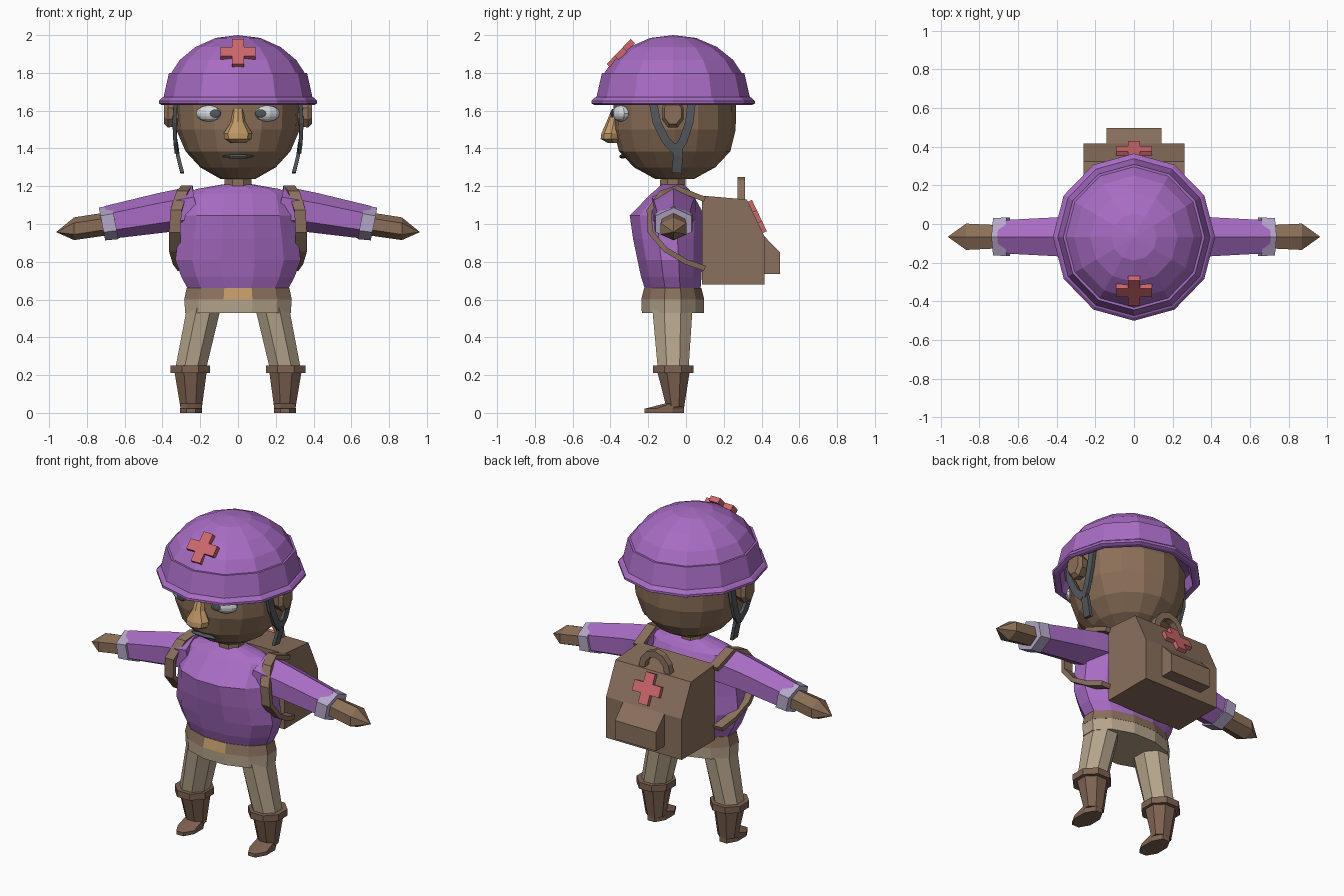
import bpy, bmesh, math
from mathutils import Vector, Matrix

if "Cube" in bpy.data.objects:
    bpy.data.objects.remove(bpy.data.objects["Cube"])


def colour(name, r, g, b):
    lin = [((c / 255 + 0.055) / 1.055) ** 2.4 for c in (r, g, b)]
    m = bpy.data.materials.new(name)
    m.diffuse_color = (*lin, 1)
    m.use_nodes = True
    m.node_tree.nodes["Principled BSDF"].inputs["Base Color"].default_value = m.diffuse_color
    return m


PURPLE = colour("purple cloth", 168, 108, 196)
LAVENDER = colour("lavender cuff", 182, 168, 202)
SKIN = colour("brown skin", 139, 111, 88)
LEATHER = colour("brown leather", 138, 112, 93)
BOOT = colour("dark leather", 126, 99, 82)
KHAKI = colour("khaki", 181, 164, 139)
TAN = colour("tan", 192, 152, 104)
RED = colour("red", 205, 104, 108)
GREY = colour("dark grey", 84, 88, 92)
WHITE = colour("eye white", 216, 219, 223)
X, Y, Z = Vector((1, 0, 0)), Vector((0, 1, 0)), Vector((0, 0, 1))


def finish(name, bm, mat, mirror=False):
    bmesh.ops.remove_doubles(bm, verts=bm.verts, dist=1e-5)
    bmesh.ops.recalc_face_normals(bm, faces=bm.faces)
    me = bpy.data.meshes.new(name)
    bm.to_mesh(me)
    bm.free()
    me.materials.append(mat)
    ob = bpy.data.objects.new(name, me)
    bpy.context.collection.objects.link(ob)
    if mirror:
        ob.modifiers.new("mirror", 'MIRROR').use_mirror_merge = False
    return ob


def skin_rings(bm, rings, cap_a=True, cap_b=True):
    n = len(rings[0])
    for a, b in zip(rings, rings[1:]):
        for i in range(n):
            j = (i + 1) % n
            bm.faces.new((a[i], a[j], b[j], b[i]))
    if cap_a:
        bm.faces.new(rings[0])
    if cap_b:
        bm.faces.new(rings[-1])


def loft(name, rings, n, mat, axis='z', turn=False, shear=0, mirror=False):
    """Rings are (x, y, z, radius_u, radius_v); turn puts flat sides on the axes."""
    bm = bmesh.new()
    out = []
    k = 1 / math.cos(math.pi / n) if turn else 1
    for x, y, z, ru, rv in rings:
        ring = []
        for i in range(n):
            a = 2 * math.pi * (i + (0.5 if turn else 0)) / n
            u, v = k * ru * math.cos(a), k * rv * math.sin(a)
            p = (x + u, y + v, z) if axis == 'z' else (x + shear * v, y + u, z + v)
            ring.append(bm.verts.new(p))
        out.append(ring)
    skin_rings(bm, out, rings[0][3] > 0, rings[-1][3] > 0)
    return finish(name, bm, mat, mirror)


def strip(name, pts, side, half_side, half_thick, mat, mirror=False):
    """Rectangular band swept along a path."""
    bm = bmesh.new()
    pts = [Vector(p) for p in pts]
    rings = []
    for i, p in enumerate(pts):
        t = pts[min(i + 1, len(pts) - 1)] - pts[max(i - 1, 0)]
        nrm = t.cross(side).normalized()
        rings.append([bm.verts.new(p + side * (half_side * a) + nrm * (half_thick * b))
                      for a, b in ((1, 1), (-1, 1), (-1, -1), (1, -1))])
    skin_rings(bm, rings)
    return finish(name, bm, mat, mirror)


def prism(name, pts, u, v, w, half, mat, origin=(0, 0, 0)):
    """Flat outline in the u-v plane, thickened along w."""
    bm = bmesh.new()
    o = Vector(origin)
    rings = [[bm.verts.new(o + u * a + v * b + w * (s * half)) for a, b in pts] for s in (-1, 1)]
    skin_rings(bm, rings)
    return finish(name, bm, mat)


def ball(name, loc, scale, angle, mat, mirror=False):
    bm = bmesh.new()
    m = Matrix.Translation(loc) @ Matrix.Rotation(math.radians(angle), 4, 'Z') @ Matrix.Diagonal((*scale, 1))
    bmesh.ops.create_uvsphere(bm, u_segments=10, v_segments=8, radius=1, matrix=m)
    return finish(name, bm, mat, mirror)


def cross(name, origin, normal):
    up = normal.cross(X).normalized()
    a, b = 0.032, 0.092
    pts = [(a, b), (a, a), (b, a), (b, -a), (a, -a), (a, -b)]
    pts += [(-p, -q) for p, q in pts]
    prism(name, pts, X, up, normal, 0.016, RED, origin)


# Helmet: dome, band, lip and hollow underside
CY = -0.068
helmet = [(0, 2.0), (.12, 1.985), (.23, 1.937), (.315, 1.868), (.36, 1.80), (.373, 1.80),
          (.402, 1.672), (.412, 1.668), (.428, 1.652), (.428, 1.638), (.412, 1.63),
          (.385, 1.63), (.365, 1.70), (.30, 1.72)]
loft("helmet", [(0, CY, z, r * .98, r * 1.01) for r, z in helmet], 12, PURPLE)
cross("helmet_cross", (0, -.345, 1.902), Vector((0, -.72, .69)))

# Head and neck
head = [(1.80, .25, .25), (1.65, .335, .325), (1.5, .327, .323), (1.385, .278, .295),
        (1.30, .20, .215), (1.237, .09, .10)]
loft("head", [(0, -.06, z, a, b) for z, a, b in head], 16, SKIN)
loft("neck", [(0, -.07, 1.16, .075, .07), (0, -.07, 1.26, .07, .065)], 8, SKIN, turn=True)

# Face
loft("nose", [(0, -.37, 1.61, .028, .022), (0, -.383, 1.54, .038, .038), (0, -.395, 1.48, .076, .053),
              (0, -.397, 1.45, .07, .055), (0, -.385, 1.43, .04, .03)], 8, TAN)
ball("eye", (.155, -.345, 1.585), (.072, .037, .043), 25, WHITE, True)
ball("pupil", (.121, -.391, 1.585), (.031, .006, .022), 10, GREY, True)
ball("mouth", (0, -.335, 1.357), (.09, .018, .011), 0, GREY)
loft("ear", [(.30, -.07, 1.585, .05, .06), (.37, -.07, 1.585, .058, .075), (.392, -.07, 1.59, .045, .06)],
     8, SKIN, axis='x', turn=True, mirror=True)

# Forked chin straps
strip("chin_strap_front", [(.33, -.175, 1.65), (.337, -.155, 1.54), (.332, -.105, 1.44), (.325, -.055, 1.39)],
      X, .01, .022, GREY, True)
strip("chin_strap_rear", [(.33, .03, 1.65), (.337, .018, 1.54), (.332, -.015, 1.44), (.325, -.05, 1.39)],
      X, .01, .022, GREY, True)
strip("chin_strap_end", [(.328, -.05, 1.43), (.318, -.042, 1.36), (.295, -.05, 1.27)],
      X, .01, .026, GREY, True)

# Torso, belt with buckle, hips
torso = [(.655, .265, .147, -.07), (.72, .30, .16, -.078), (.81, .332, .172, -.085), (.92, .318, .185, -.095),
         (1.045, .30, .198, -.10), (1.16, .275, .11, -.075), (1.185, .22, .085, -.07), (1.21, .08, .06, -.07)]
loft("torso", [(0, y, z, a, b) for z, a, b, y in torso], 12, PURPLE, turn=True)
belt = loft("belt", [(0, -.07, .66, .272, .152), (0, -.07, .60, .285, .167)], 12, LEATHER, turn=True)
belt.data.materials.append(TAN)
for f in belt.data.polygons:
    if f.normal.y < -.9 and abs(f.center.x) < .02:
        f.material_index = 1
loft("hips", [(0, -.07, .60, .284, .166), (0, -.07, .53, .28, .164)], 12, KHAKI, turn=True)

# Legs and boots
loft("leg", [(.18, -.072, .56, .09, .107), (.249, -.068, .24, .082, .082)], 8, KHAKI, turn=True, mirror=True)
loft("boot_cuff", [(.253, -.068, .25, .104, .108), (.253, -.068, .21, .104, .108)], 8, BOOT,
     turn=True, mirror=True)
loft("boot_shaft", [(.251, -.066, .215, .085, .085), (.248, -.057, .03, .057, .047)], 8, BOOT,
     turn=True, mirror=True)
loft("boot_foot", [(.248, -.115, 0, .058, .104), (.248, -.115, .022, .058, .104), (.248, -.06, .05, .056, .05)],
     8, BOOT, turn=True, mirror=True)

# Arms, cuffs and hands (hexagonal, sloping down)
AY = -.066
loft("arm", [(.22, AY, 1.085, .115, .10), (.40, AY, 1.06, .10, .09), (.69, AY, 1.008, .085, .075)],
     6, PURPLE, axis='x', turn=True, shear=.2, mirror=True).scale = (1, 1, 1)
loft("sleeve_cuff", [(.65, AY, 1.01, .10, .078), (.72, AY, 1.0, .096, .075)],
     6, LAVENDER, axis='x', turn=True, shear=.2, mirror=True)
loft("hand", [(.70, AY, 1.0, .06, .053), (.868, AY, .975, .068, .052), (.963, AY, .957, 0, 0)],
     6, SKIN, axis='x', turn=True, mirror=True)

# Backpack with pocket, carry handle, cross and shoulder straps
prism("backpack", [(.085, .68), (.415, .68), (.415, .935), (.322, 1.13), (.085, 1.15)], Y, Z, X, .26, LEATHER)
prism("backpack_pocket", [(.40, .735), (.497, .735), (.497, .85), (.415, .935), (.40, .935)],
      Y, Z, X, .142, LEATHER)
arc = [math.radians(a) for a in range(0, 181, 30)]
strip("backpack_handle", [(.09 * math.cos(a), .292, 1.12 + .11 * math.sin(a)) for a in arc],
      Y, .02, .02, LEATHER)
cross("backpack_cross", (0, .374, 1.038), Vector((0, .9, .43)).normalized())
strip("shoulder_strap", [(.26, .10, 1.13), (.27, -.05, 1.19), (.295, -.13, 1.165), (.328, -.195, 1.07),
                         (.335, -.19, .96), (.335, -.11, .865), (.315, .0, .80), (.29, .10, .765)],
      X, .03, .014, LEATHER, True)
